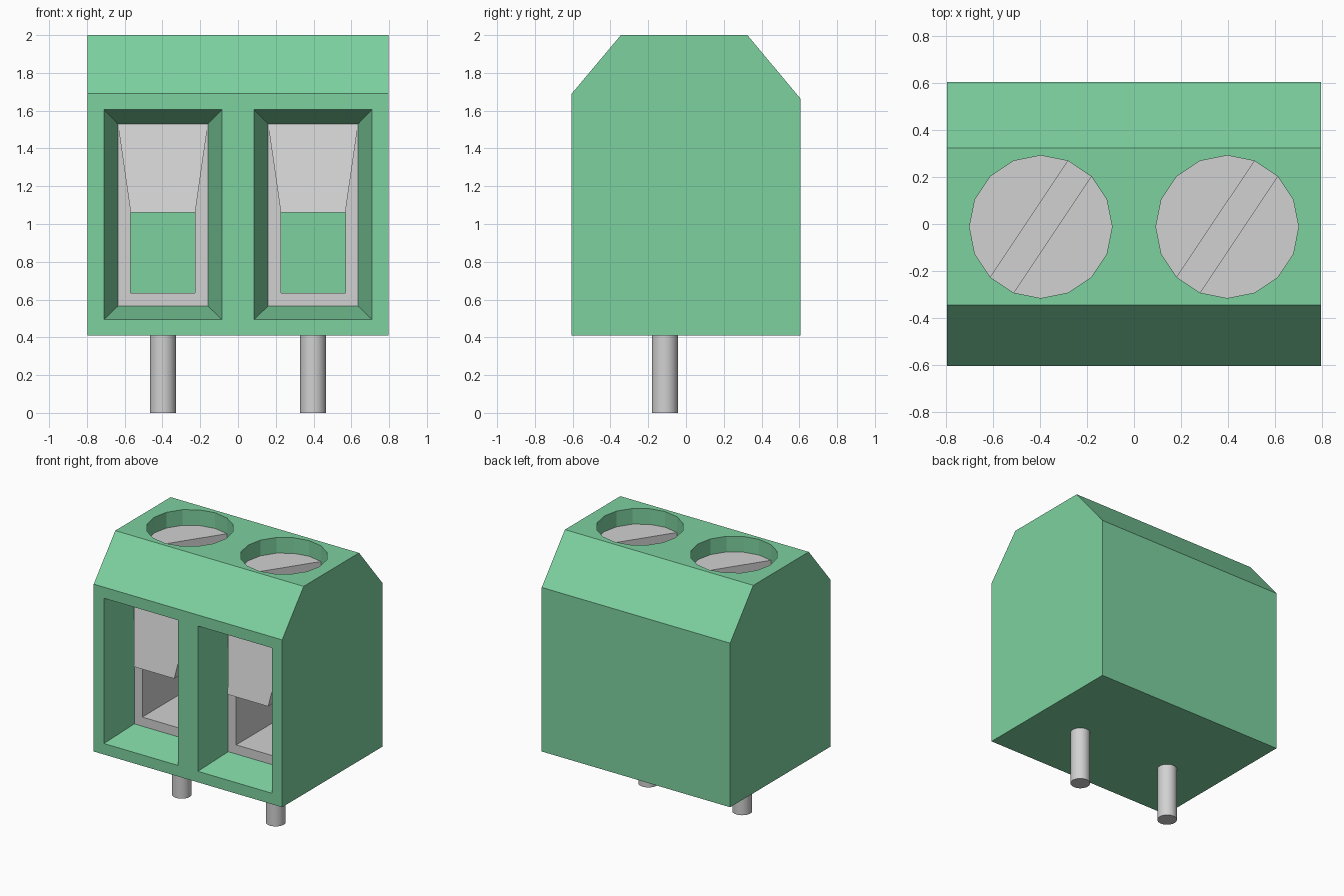
import bpy, bmesh, math

cube = bpy.data.objects.get("Cube")
if cube:
    bpy.data.objects.remove(cube, do_unlink=True)


def material(name, color):
    m = bpy.data.materials.new(name)
    m.use_nodes = True
    m.diffuse_color = color
    m.node_tree.nodes["Principled BSDF"].inputs["Base Color"].default_value = color
    return m


GREEN = material("green_plastic", (0.206, 0.64, 0.353, 1))
METAL = material("grey_metal", (0.64, 0.64, 0.64, 1))


def finish(name, bm, mat):
    bmesh.ops.recalc_face_normals(bm, faces=bm.faces[:])
    mesh = bpy.data.meshes.new(name)
    bm.to_mesh(mesh)
    bm.free()
    mesh.materials.append(mat)
    ob = bpy.data.objects.new(name, mesh)
    bpy.context.collection.objects.link(ob)
    return ob


def loft(name, sections, mat, closed=False):
    """Skin a list of equal-length point rings; cap the ends or close the loop."""
    bm = bmesh.new()
    rings = [[bm.verts.new(p) for p in s] for s in sections]
    n = len(rings[0])
    pairs = list(zip(rings, rings[1:]))
    if closed:
        pairs.append((rings[-1], rings[0]))
    else:
        bm.faces.new(rings[0])
        bm.faces.new(rings[-1])
    for a, b in pairs:
        for i in range(n):
            j = (i + 1) % n
            bm.faces.new((a[i], a[j], b[j], b[i]))
    return finish(name, bm, mat)


def rect(cx, half, z0, z1, y):
    return [(cx - half, y, z0), (cx + half, y, z0), (cx + half, y, z1), (cx - half, y, z1)]


def prism(name, outline, z0, z1, mat):
    return loft(name, [[(x, y, z) for x, y in outline] for z in (z0, z1)], mat)


def circle(cx, cy, r, n, first=0, last=None):
    last = n - 1 if last is None else last
    return [(cx + r * math.cos(math.tau * i / n), cy + r * math.sin(math.tau * i / n))
            for i in range(first, last + 1)]


def cut(target, cutter):
    mod = target.modifiers.new("cut", 'BOOLEAN')
    mod.operation = 'DIFFERENCE'
    mod.solver = 'EXACT'
    mod.object = cutter
    bpy.context.view_layer.objects.active = target
    bpy.ops.object.modifier_apply(modifier=mod.name)
    bpy.data.objects.remove(cutter, do_unlink=True)


# Housing: chamfered side profile extruded across the width
profile = [(-0.605, 0.41), (0.605, 0.41), (0.605, 1.665), (0.325, 2.0), (-0.345, 2.0), (-0.605, 1.69)]
housing = loft("housing", [[(x, y, z) for y, z in profile] for x in (-0.797, 0.797)], GREEN)

FRONT, PLATE, BACK = -0.605, -0.345, 0.325   # depths of opening, clamp face, cavity end
SCREW_Y, SCREW_R, SCREW_TOP = -0.012, 0.304, 1.88

for side, cx in (("right", -0.3975), ("left", 0.3975)):
    # Tapered wire opening continuing into the clamp cavity
    cut(housing, loft("opening_cutter", [
        rect(cx, 0.341, 0.467, 1.634, FRONT - 0.1),
        rect(cx, 0.2385, 0.565, 1.53, PLATE),
        rect(cx, 0.2385, 0.565, 1.53, BACK)], GREEN))
    # Screw well
    cut(housing, prism("well_cutter", circle(cx, SCREW_Y, SCREW_R, 16), 1.68, 2.2, GREEN))

    # Metal clamp with a square tunnel
    loft(side + "_clamp", [
        rect(cx, 0.2385, 0.565, 1.53, PLATE),
        rect(cx, 0.171, 0.635, 1.06, PLATE),
        rect(cx, 0.171, 0.635, 1.06, BACK),
        rect(cx, 0.2385, 0.565, 1.53, BACK)], METAL, closed=True)

    # Sloping tongue over the tunnel
    bm = bmesh.new()
    for s in (-1, 1):
        for half, y, z in ((0.2385, PLATE, 1.53), (0.171, -0.448, 1.06), (0.171, PLATE, 1.06)):
            bm.verts.new((cx + s * half, y, z))
    bmesh.ops.convex_hull(bm, input=bm.verts[:])
    bmesh.ops.dissolve_limit(bm, angle_limit=0.01, verts=bm.verts[:], edges=bm.edges[:])
    finish(side + "_tongue", bm, METAL)

    # Screw: base disc and two raised halves leaving a diagonal slot
    prism(side + "_screw_base", circle(cx, SCREW_Y, SCREW_R, 16), 1.68, SCREW_TOP - 0.1, METAL)
    for half, first in (("back", 3), ("front", 11)):
        prism(f"{side}_screw_{half}_half", circle(cx, SCREW_Y, SCREW_R, 16, first, first + 7),
              SCREW_TOP - 0.1, SCREW_TOP, METAL)

    # Solder pin
    pin = prism(side + "_pin", circle(cx, -0.112, 0.069, 32), 0.0, 0.42, METAL)
    bpy.ops.object.select_all(action='DESELECT')
    pin.select_set(True)
    bpy.context.view_layer.objects.active = pin
    bpy.ops.object.shade_smooth_by_angle(angle=math.radians(40))
